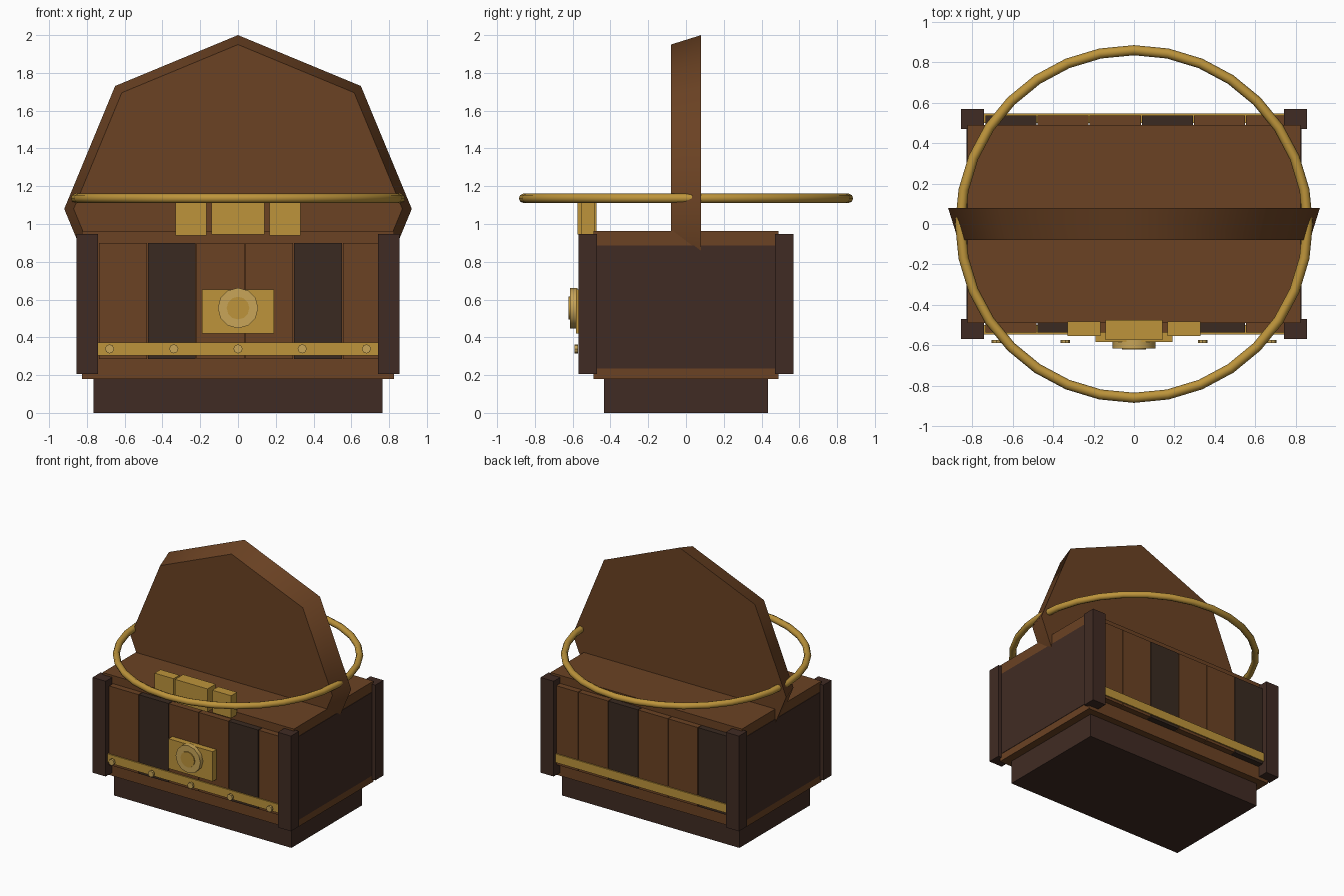
import bpy, math

if "Cube" in bpy.data.objects:
    bpy.data.objects.remove(bpy.data.objects["Cube"])


def mat(name, hexcode):
    m = bpy.data.materials.new(name)
    c = [int(hexcode[i:i + 2], 16) / 255 for i in (0, 2, 4)]
    m.diffuse_color = [v / 12.92 if v < 0.04045 else ((v + 0.055) / 1.055) ** 2.4 for v in c] + [1]
    m.use_nodes = True
    m.node_tree.nodes["Principled BSDF"].inputs["Base Color"].default_value = m.diffuse_color
    return m


BROWN = mat("brown wood", "6B4223")
DARK = mat("dark wood", "402B23")
PLANK = mat("dark plank wood", "3A2A21")
GOLD = mat("gold", "BD943B")
PALE = mat("pale gold", "C8A558")


def finish(name, m, smooth=False):
    o = bpy.context.object
    o.name = name
    o.data.materials.append(m)
    if smooth:
        bpy.ops.object.shade_smooth_by_angle(angle=math.radians(50))
    return o


def box(name, m, x, y, z):
    """Box from (min, max) ranges."""
    bpy.ops.mesh.primitive_cube_add(size=1, location=[(r[0] + r[1]) / 2 for r in (x, y, z)])
    o = bpy.context.object
    o.scale = [abs(r[1] - r[0]) for r in (x, y, z)]
    bpy.ops.object.transform_apply(location=False, rotation=False)
    return finish(name, m)


def disc(name, m, sides, r, x, z, y0, y1):
    """Cylinder lying along y."""
    bpy.ops.mesh.primitive_cylinder_add(vertices=sides, radius=r, depth=abs(y1 - y0),
                                        location=(x, (y0 + y1) / 2, z),
                                        rotation=(math.pi / 2, 0, 0))
    return finish(name, m, sides > 8)


# Plinth and body
box("base", DARK, (-0.765, 0.765), (-0.435, 0.435), (0, 0.18))
box("body", BROWN, (-0.825, 0.825), (-0.49, 0.49), (0.18, 0.963))

# Corner posts and side panels
for sx in (-1, 1):
    box("side_panel", DARK, (sx * 0.80, sx * 0.828), (-0.48, 0.48), (0.235, 0.885))
    for sy in (-1, 1):
        box("corner_post", DARK, (sx * 0.742, sx * 0.855), (sy * 0.47, sy * 0.57), (0.205, 0.947))

# Planks and metal straps, front and back
for sy, darks in ((-1, (1, 4)), (1, (0, 3))):
    for i in range(6):
        x0 = -0.735 + i * 0.258
        box("plank", PLANK if i in darks else BROWN, (x0, x0 + 0.253),
            (sy * 0.48, sy * 0.537), (0.285, 0.90))
    box("strap", GOLD, (-0.745, 0.745), (sy * 0.50, sy * 0.546), (0.305, 0.372))

# Rivets in front of the strap
for i in range(-2, 3):
    disc("rivet", PALE, 8, 0.024, i * 0.34, 0.339, -0.573, -0.59)

# Lock
box("lock_plate", GOLD, (-0.19, 0.19), (-0.52, -0.583), (0.42, 0.652))
disc("lock_ring", PALE, 12, 0.107, 0, 0.555, -0.575, -0.615)
disc("lock_centre", GOLD, 12, 0.06, 0, 0.555, -0.60, -0.622)

# Latch blocks on the front rim
box("latch_centre", GOLD, (-0.14, 0.14), (-0.575, -0.475), (0.945, 1.125))
for sx in (-1, 1):
    box("latch_side", GOLD, (sx * 0.167, sx * 0.33), (-0.555, -0.482), (0.94, 1.115))

# Upright lid: tapered octagon with its lower half sunk in the body
bpy.ops.mesh.primitive_cone_add(vertices=8, radius1=0.92, radius2=0.87, depth=0.16,
                                location=(0, 0, 1.08), rotation=(math.pi / 2, 0, 0))
finish("lid", BROWN, True)

# Rim ring
bpy.ops.mesh.primitive_torus_add(major_radius=0.86, minor_radius=0.025, major_segments=32,
                                 minor_segments=8, location=(0, 0, 1.136))
finish("rim_ring", GOLD, True)
